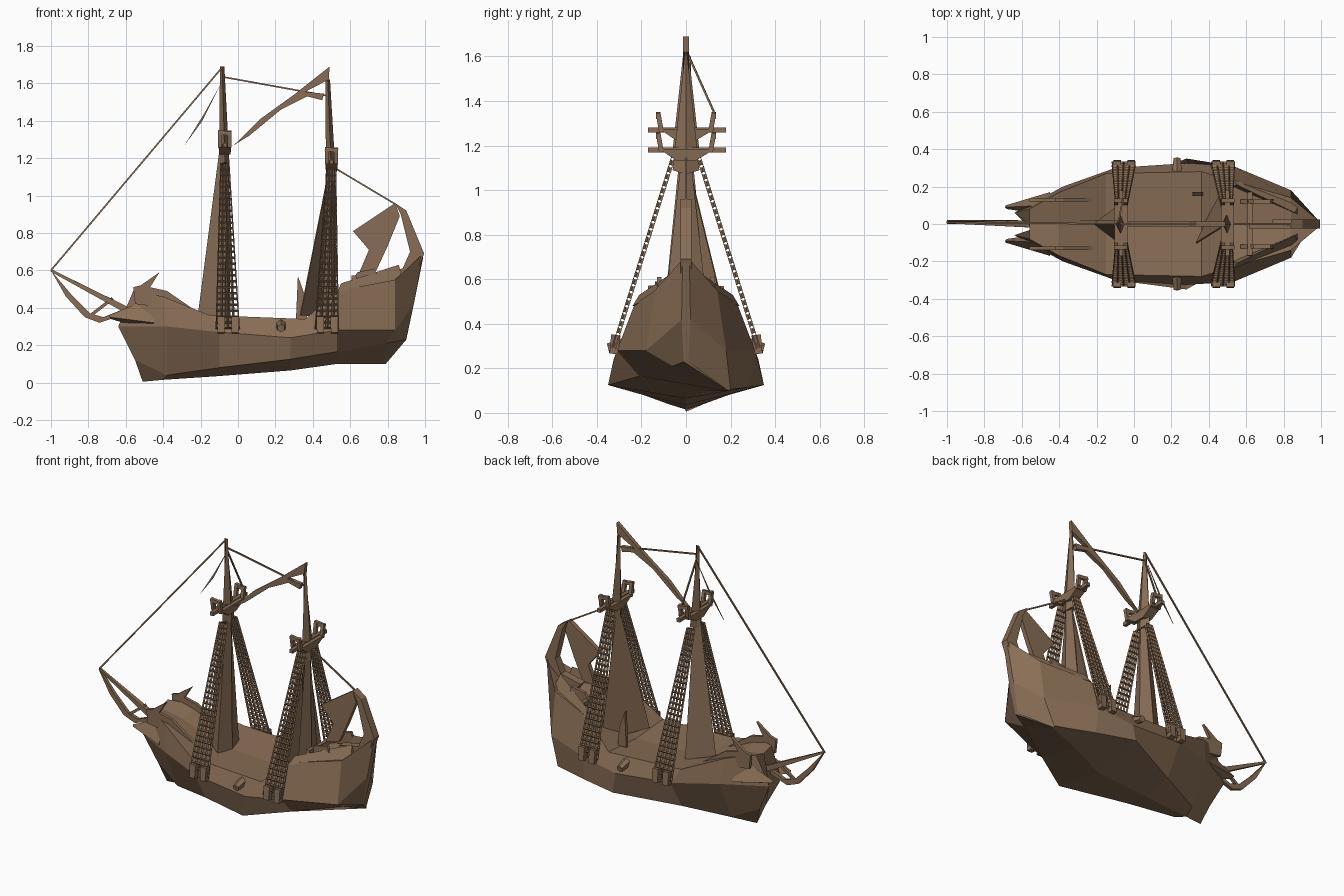
import bpy, bmesh, math
from mathutils import Vector

if "Cube" in bpy.data.objects:
    bpy.data.objects.remove(bpy.data.objects["Cube"])

wood = bpy.data.materials.new("weathered_brown_wood")
wood.diffuse_color = (0.25, 0.155, 0.092, 1)
wood.use_nodes = True
wood.node_tree.nodes["Principled BSDF"].inputs["Base Color"].default_value = wood.diffuse_color


def make(name, bm):
    bmesh.ops.recalc_face_normals(bm, faces=bm.faces)
    me = bpy.data.meshes.new(name)
    bm.to_mesh(me)
    bm.free()
    ob = bpy.data.objects.new(name, me)
    me.materials.append(wood)
    bpy.context.collection.objects.link(ob)
    return ob


def loft(name, rings):
    """Skin closed rings and cap the ends."""
    bm = bmesh.new()
    vs = [[bm.verts.new(p) for p in r] for r in rings]
    n = len(vs[0])
    for a, b in zip(vs, vs[1:]):
        for i in range(n):
            j = (i + 1) % n
            bm.faces.new((a[i], a[j], b[j], b[i]))
    bm.faces.new(vs[0])
    bm.faces.new(vs[-1])
    return make(name, bm)


def panel(name, pts, y=0, t=0.012):
    """Side-profile slab (x, z points) of thickness t."""
    return loft(name, [[(x, y - t / 2, z) for x, z in pts],
                       [(x, y + t / 2, z) for x, z in pts]])


def beam(name, p, q, r1=0.004, r2=None, sides=4):
    """Tapered spar or rope between two points."""
    p, q = Vector(p), Vector(q)
    r2 = r1 if r2 is None else r2
    rot = (q - p).to_track_quat('Z', 'Y')
    rings = []
    for c, r in ((p, r1), (q, r2)):
        rings.append([c + rot @ Vector((r * math.cos(a), r * math.sin(a), 0))
                      for a in [2 * math.pi * (i + .5) / sides for i in range(sides)]])
    return loft(name, rings)


# Hull: half stations of keel, chine, wale, rail
stations = [
    [(-.51, 0, .005), (-.55, .03, .12), (-.64, .06, .30), (-.56, .08, .49)],
    [(-.40, 0, .015), (-.38, .08, .04), (-.38, .20, .30), (-.40, .17, .46)],
    [(-.10, 0, .035), (-.10, .19, .08), (-.10, .30, .27), (-.15, .27, .36)],
    [(.28, 0, .065), (.28, .35, .125), (.28, .325, .24), (.36, .28, .34)],
    [(.53, .09, .10), (.53, .28, .115), (.53, .31, .28), (.53, .23, .49)],
    [(.77, .18, .10), (.78, .20, .105), (.84, .18, .28), (.84, .14, .55)],
    [(.79, .19, .10), (.90, .01, .23), (.94, .02, .42), (.99, .015, .69)],
]
skew_chine = {4: (.53, -.21, .165), 5: (.79, -.06, .21)}  # stern bottom leans to +y
rings = []
for k, s in enumerate(stations):
    top = s[3]
    deck = (top[0], 0, top[2] - .02)
    other = [(x, -y, z) for x, y, z in reversed(s[1:])]
    other[-1] = skew_chine.get(k, other[-1])
    rings.append(s + [deck] + other)
loft("hull", rings)

# Bow: head pieces, bulwark shards, bowsprit
for s in (1, -1):
    loft("bow_cheek", [[(-.69, s * .09, .36), (-.68, s * .08, .34), (-.685, s * .10, .35)],
                       [(-.45, s * .10, .46), (-.48, s * .05, .28), (-.45, s * .17, .32)]])
    panel("bow_bulwark", [(-.56, .51), (-.52, .52), (-.42, .59), (-.47, .51), (-.38, .49),
                          (-.22, .38), (-.55, .42)], s * .13, .02)
beam("bowsprit", (-1, .01, .60), (-.56, 0, .37), .009, .026)
panel("bow_knee", [(-1, .60), (-.92, .46), (-.82, .35), (-.74, .32), (-.62, .36), (-.62, .39),
                   (-.72, .35), (-.79, .37), (-.89, .47)], .01, .022)
beam("bow_brace", (-.80, .01, .35), (-.67, .01, .45), .012)

# Stern: curved arch with leaf, and aft deck rails
panel("stern_arch", [(.84, .96), (.90, .92), (.995, .69), (.93, .52), (.80, .50), (.74, .58),
                     (.88, .61), (.92, .70), (.87, .90)], 0, .05)
panel("stern_leaf", [(.84, .96), (.72, .88), (.615, .81), (.70, .71), (.645, .58), (.74, .60),
                     (.80, .73), (.865, .89)], -.01, .03)
for s in (1, -1):
    loft("aft_rail", [[(.53, s * .24, .48), (.53, s * .20, .48), (.55, s * .21, .53)],
                      [(.88, s * .10, .55), (.88, s * .05, .55), (.86, s * .06, .63)]])
    panel("aft_shard", [(.57, .50), (.64, .59), (.73, .61), (.76, .54)], s * .12, .02)
beam("aft_crossrail", (.62, -.17, .56), (.62, .17, .54), .018)

# Masts with rigging, same layout at two positions
masts = [("main", -.07, -.12, .01, 1.69, 1.28, -.085),
         ("mizzen", .50, .41, .54, 1.62, 1.19, .48)]
for name, x, x0, x1, tip, top, tx in masts:
    # lower mast: broad wedge narrowing up to the platform
    fx = x - .145 if name == "main" else x - .05
    loft(name + "_lower_mast",
         [[(fx, 0, .36), (x, -.11, .34), (x + .03, 0, .34), (x, .11, .34)],
          [(x - .03, 0, top - .04), (x, -.02, top - .04), (x + .02, 0, top - .04), (x, .02, top - .04)]])
    # upper mast, wide athwart
    loft(name + "_upper_mast",
         [[(x - .03, 0, top - .12), (x, -.06, top - .10), (x + .025, 0, top - .12), (x, .06, top - .10)],
          [(tx - .012, 0, tip), (tx, -.004, tip), (tx + .012, 0, tip), (tx, .004, tip)]])
    # fighting top: spar, floor and corner posts
    beam(name + "_cross_spar", (x, -.17, top - .01), (x, .18, top - .01), .016)
    loft(name + "_platform",
         [[(x - .03, -.04, top - .06), (x + .03, -.04, top - .06),
           (x + .03, .04, top - .06), (x - .03, .04, top - .06)],
          [(x - .035, -.12, top - .005), (x + .035, -.12, top - .005),
           (x + .035, .13, top - .005), (x - .035, .13, top - .005)]])
    for s in (1, -1):
        for dx in (-.025, .025):
            beam(name + "_top_post", (x + dx, s * .11, top - .02), (x + dx, s * .125, top + .065), .015)
        beam(name + "_top_rail", (x - .035, s * .125, top + .06), (x + .035, s * .125, top + .05), .015)
        # shroud net
        cols, rows = 4, 28
        bm = bmesh.new()
        grid = []
        for j in range(rows + 1):
            t = j / rows
            a = x0 + (x - .025 - x0) * t
            b = x1 + (x + .025 - x1) * t
            grid.append([bm.verts.new((a + (b - a) * i / cols, s * (.325 - .275 * t), .29 + .88 * t))
                         for i in range(cols + 1)])
        for j in range(rows):
            for i in range(cols):
                bm.faces.new((grid[j][i], grid[j][i + 1], grid[j + 1][i + 1], grid[j + 1][i]))
        net = make(name + "_shroud_net", bm)
        w = net.modifiers.new("net", 'WIREFRAME')
        w.thickness = .02
        w.use_even_offset = False
        # shroud feet against the hull
        for fx2 in (x0 + .03, x1 - .025):
            beam(name + "_shroud_foot", (fx2, s * .325, .265), (fx2, s * .315, .35), .026, .03)

# Slanted sheet under the mizzen top
loft("mizzen_sheet", [[(.49, 0, 1.17), (.33, -.10, .36), (.47, .20, .35)],
                      [(.495, -.005, 1.17), (.335, -.105, .36), (.475, .195, .35)]])

# Gaff spar between the masts
panel("gaff", [(-.03, 1.265), (0, 1.29), (.12, 1.41), (.30, 1.54), (.49, 1.69), (.485, 1.62),
               (.36, 1.555), (.46, 1.545), (.45, 1.51), (.37, 1.53), (.23, 1.46), (.06, 1.32)], 0, .025)

# Ropes
for p, q in [((-1, .01, .60), (-.085, 0, 1.685)), ((-.085, 0, 1.635), (.47, 0, 1.535)),
             ((.53, 0, 1.14), (.84, 0, .955)), ((-.085, 0, 1.63), (-.06, .13, 1.34))]:
    beam("stay_rope", p, q, .006)
panel("furled_shard", [(-.285, 1.27), (-.19, 1.40), (-.09, 1.60), (-.18, 1.44)], .02, .004)

# Deck spike and side guns
panel("deck_spike", [(.31, .34), (.32, .57), (.36, .46), (.37, .34)], .16, .02)
for s in (1, -1):
    beam("side_gun", (.23, s * .27, .31), (.23, s * .35, .29), .03, .022, 6)
